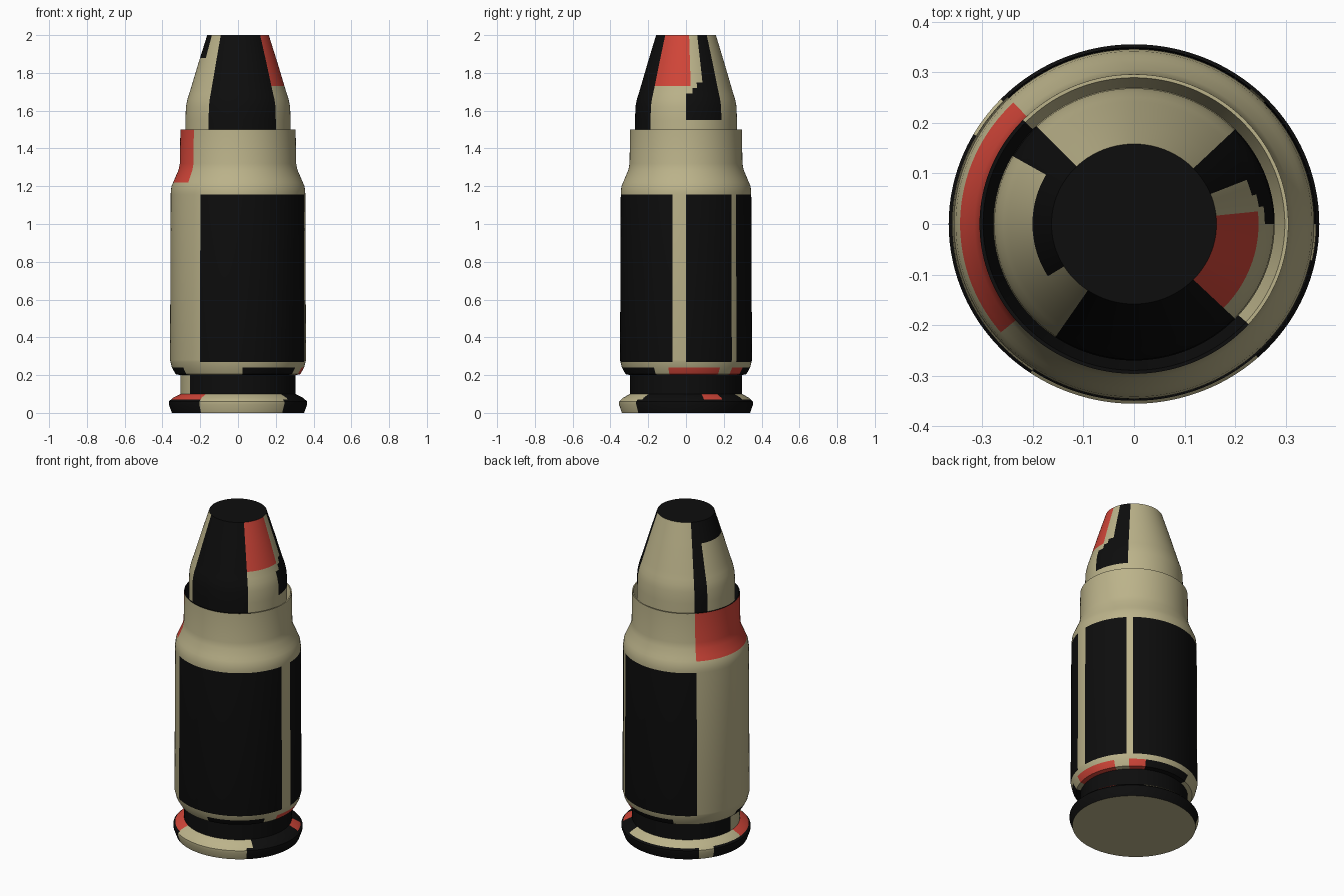
import bpy, bmesh, math

if "Cube" in bpy.data.objects:
    bpy.data.objects.remove(bpy.data.objects["Cube"])

SEG = 180          # fine enough to cut the painted patches by angle
Y_SCALE = 0.97


def make_mat(name, rgb):
    m = bpy.data.materials.new(name)
    m.diffuse_color = (*rgb, 1)
    m.use_nodes = True
    m.node_tree.nodes["Principled BSDF"].inputs["Base Color"].default_value = m.diffuse_color
    return m


TAN, BLACK, RED = 0, 1, 2
mats = [make_mat("tan", (0.50, 0.45, 0.255)),
        make_mat("black", (0.004, 0.004, 0.004)),
        make_mat("red", (0.64, 0.06, 0.04))]

# painted patches: start angle, end angle (0 = right, 90 = back), z low, z high, colour
CASE_PATCHES = [
    # rim, lower band
    (-48, 136, 0.0, 0.07, BLACK), (150, 236, 0.0, 0.07, BLACK),
    # rim, upper bevel
    (-42, 60, 0.07, 0.10, BLACK), (16, 34, 0.07, 0.10, RED), (184, 236, 0.07, 0.10, RED),
    # extractor groove
    (-146, 180, 0.10, 0.20, BLACK),
    # bevel under the body
    (-86, -30, 0.20, 0.24, BLACK), (180, 214, 0.20, 0.24, BLACK),
    (-16, 32, 0.20, 0.24, RED), (46, 62, 0.20, 0.24, RED), (62, 112, 0.20, 0.24, BLACK),
    # body panels
    (-124, -12, 0.27, 1.155, BLACK), (0, 44, 0.27, 1.155, BLACK), (50, 134, 0.27, 1.155, BLACK),
    # neck patch
    (134, 220, 1.22, 1.50, RED),
]
LIP_PATCHES = [(136, 318, 1.3, 1.51, BLACK)]
TIP_PATCHES = [
    (-124, -44, 1.3, 2.0, BLACK), (-44, 6, 1.73, 2.0, RED),
    (22, 44, 1.55, 2.0, BLACK), (0, 22, 1.55, 1.69, BLACK),
    (8, 22, 1.69, 1.72, BLACK), (15, 22, 1.72, 1.75, BLACK),
    (134, 150, 1.3, 2.0, BLACK), (150, 212, 1.88, 2.0, BLACK),
]


def split_profile(profile, patches):
    """Add rings to the profile where a patch starts or stops."""
    heights = {h for p in patches for h in p[2:4]}
    out = [profile[0]]
    for (r0, z0), (r1, z1) in zip(profile, profile[1:]):
        cuts = [h for h in heights if min(z0, z1) + 1e-4 < h < max(z0, z1) - 1e-4]
        for h in sorted(cuts, reverse=z1 < z0):
            t = (h - z0) / (z1 - z0)
            out.append((r0 + (r1 - r0) * t, h))
        out.append((r1, z1))
    return out


def patch_colour(patches, angle, z):
    colour = TAN
    for a, b, lo, hi, c in patches:
        if lo < z < hi and (angle - a) % 360 < b - a:
            colour = c
    return colour


def lathe(name, profile, patches, bottom=None, top=None):
    profile = split_profile(profile, patches)
    bm = bmesh.new()
    rings = []
    for r, z in profile:
        rings.append([bm.verts.new((r * math.cos(2 * math.pi * i / SEG),
                                    r * Y_SCALE * math.sin(2 * math.pi * i / SEG), z))
                      for i in range(SEG)])
    for k in range(len(rings) - 1):
        z = (profile[k][1] + profile[k + 1][1]) / 2
        for i in range(SEG):
            j = (i + 1) % SEG
            f = bm.faces.new((rings[k][i], rings[k][j], rings[k + 1][j], rings[k + 1][i]))
            f.material_index = patch_colour(patches, (i + 0.5) * 360 / SEG, z)
    if bottom is not None:
        bm.faces.new(rings[0][::-1]).material_index = bottom
    if top is not None:
        bm.faces.new(rings[-1]).material_index = top
    me = bpy.data.meshes.new(name)
    bm.to_mesh(me)
    bm.free()
    for m in mats:
        me.materials.append(m)
    ob = bpy.data.objects.new(name, me)
    bpy.context.collection.objects.link(ob)
    bpy.ops.object.select_all(action='DESELECT')
    ob.select_set(True)
    bpy.context.view_layer.objects.active = ob
    bpy.ops.object.shade_smooth_by_angle(angle=math.radians(30))
    return ob


# case: rim, groove, body, shoulder and neck
lathe("case", [(0.35, 0), (0.366, 0.045), (0.366, 0.06), (0.345, 0.08), (0.305, 0.10),
               (0.305, 0.20), (0.33, 0.205), (0.35, 0.24), (0.36, 0.28), (0.356, 1.17),
               (0.352, 1.20), (0.335, 1.24), (0.315, 1.285), (0.308, 1.32), (0.305, 1.50)],
      CASE_PATCHES, bottom=TAN)

# inside of the neck opening
lathe("neck_lip", [(0.305, 1.50), (0.298, 1.50), (0.274, 1.42)], LIP_PATCHES)

# blunt tip seated in the neck
lathe("tip", [(0.278, 1.40), (0.278, 1.55), (0.276, 1.62), (0.268, 1.66),
              (0.252, 1.71), (0.21, 1.85), (0.163, 2.0)],
      TIP_PATCHES, bottom=TAN, top=BLACK)
